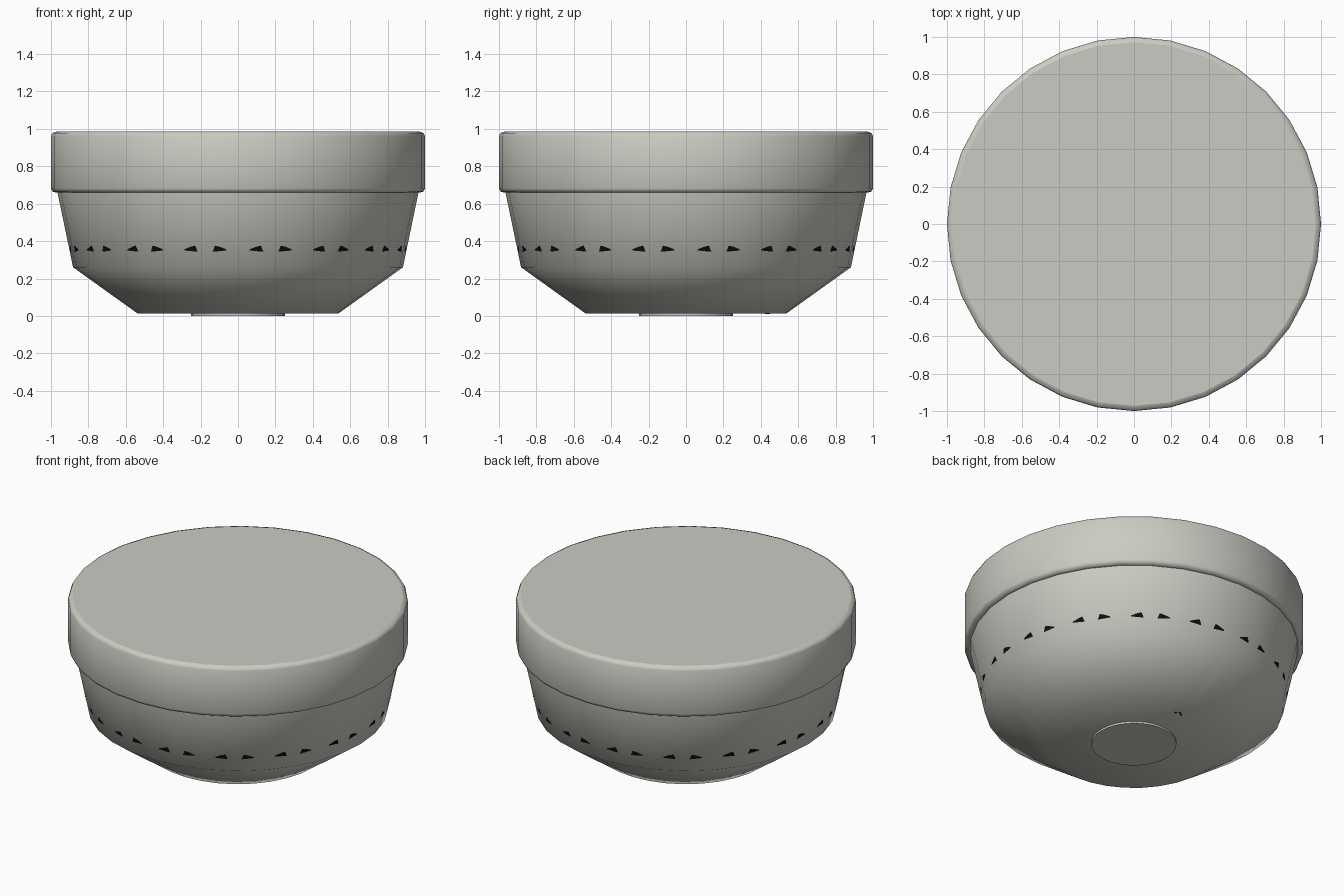
import bpy, bmesh, math
from mathutils import Vector, Matrix

cube = bpy.data.objects.get("Cube")
if cube:
    bpy.data.objects.remove(cube, do_unlink=True)

SIDES = 32
STEP = math.tau / SIDES


def material(name, rgb):
    m = bpy.data.materials.new(name)
    m.use_nodes = True
    m.diffuse_color = (*rgb, 1)
    m.node_tree.nodes["Principled BSDF"].inputs["Base Color"].default_value = (*rgb, 1)
    return m


grey = material("warm_grey", (0.60, 0.60, 0.55))
black = material("black", (0.004, 0.004, 0.004))


def finish(name, bm, mat):
    mesh = bpy.data.meshes.new(name)
    bm.to_mesh(mesh)
    bm.free()
    mesh.materials.append(mat)
    obj = bpy.data.objects.new(name, mesh)
    bpy.context.collection.objects.link(obj)
    return obj


def lathe(name, profile, mat, flat_caps=True):
    """Spin a (radius, height) profile, listed from bottom to top."""
    bm = bmesh.new()
    verts = [bm.verts.new((r, 0, z)) for r, z in profile]
    edges = [bm.edges.new(pair) for pair in zip(verts, verts[1:])]
    bmesh.ops.spin(bm, geom=verts + edges, axis=(0, 0, 1), cent=(0, 0, 0),
                   angle=math.tau, steps=SIDES)
    bmesh.ops.remove_doubles(bm, verts=bm.verts, dist=0.0005)
    bmesh.ops.recalc_face_normals(bm, faces=bm.faces)
    for f in bm.faces:
        f.smooth = not (flat_caps and abs(f.normal.z) > 0.99)
    return finish(name, bm, mat)


# Tapered bowl, smooth all the way under
lathe("bowl", [(0, 0.012), (0.535, 0.012), (0.882, 0.26), (0.965, 0.66),
               (0.97, 0.70), (0, 0.70)], grey, flat_caps=False)

# Thick rim with rounded edges and a flat lid
lathe("rim_lid", [(0, 0.66), (0.975, 0.66), (0.992, 0.665), (1, 0.682),
                  (1, 0.962), (0.992, 0.978), (0.972, 0.985), (0, 0.985)], grey)

# Small foot disc
lathe("foot_disc", [(0, 0), (0.25, 0), (0.25, 0.02), (0, 0.02)], grey)

# Paired dark slots around the wall, one on each facet
bm = bmesh.new()
outline = [(2.6, 0.343), (7.4, 0.350), (7.2, 0.357), (4.8, 0.371), (3.4, 0.376)]
for i in range(SIDES):
    seam = (i if i % 2 else i + 1) * STEP
    side = 1 if i % 2 else -1
    middle = seam + side * STEP / 2
    corners = []
    for deg, z in outline:
        wall = 0.882 + (z - 0.26) * 0.2075
        off = side * math.radians(deg) - side * STEP / 2
        dist = wall * math.cos(STEP / 2) + 0.003
        p = Vector((dist, dist * math.tan(off), z))
        corners.append(bm.verts.new(Matrix.Rotation(middle, 3, "Z") @ p))
    face = bm.faces.new(corners if side > 0 else corners[::-1])
    face.normal_update()
finish("wall_slots", bm, black)

# Tiny dark specks under the bowl
bm = bmesh.new()
for dx, dy in ((-0.02, 0), (0, 0.012), (0.02, 0)):
    bmesh.ops.create_cone(bm, cap_ends=True, segments=6, radius1=0.007, radius2=0.007,
                          depth=0.004, matrix=Matrix.Translation((0.02 + dx, 0.43 + dy, 0.011)))
finish("base_specks", bm, black)
